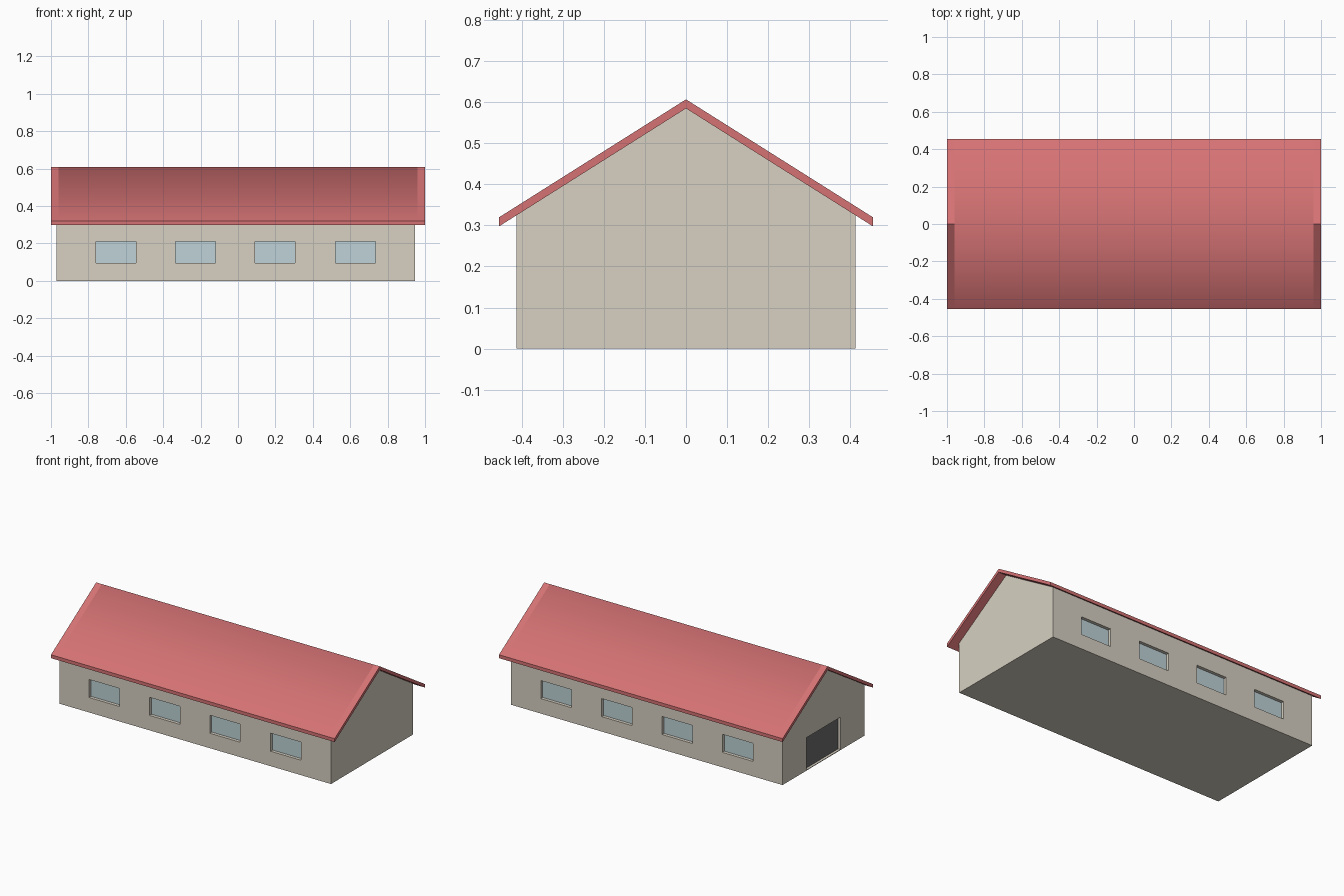
import bpy
import bmesh
from mathutils import Vector

cube = bpy.data.objects.get("Cube")
if cube:
    bpy.data.objects.remove(cube, do_unlink=True)


def material(name, rgb):
    mat = bpy.data.materials.new(name)
    mat.use_nodes = True
    colour = (*rgb, 1)
    mat.diffuse_color = colour
    bsdf = mat.node_tree.nodes["Principled BSDF"]
    bsdf.inputs["Base Color"].default_value = colour
    bsdf.inputs["Roughness"].default_value = 0.8
    return mat


wall_mat = material("warm_grey_wall", (0.68, 0.63, 0.54))
roof_mat = material("red_roof", (0.67, 0.17, 0.175))
glass_mat = material("pale_blue_glass", (0.52, 0.65, 0.68))
door_mat = material("dark_grey_door", (0.15, 0.15, 0.15))


def finish(bm, name, mats):
    bmesh.ops.recalc_face_normals(bm, faces=bm.faces)
    mesh = bpy.data.meshes.new(name)
    bm.to_mesh(mesh)
    bm.free()
    for mat in mats:
        mesh.materials.append(mat)
    obj = bpy.data.objects.new(name, mesh)
    bpy.context.collection.objects.link(obj)
    return obj


def prism(profile, stations):
    """Sweep a (y, z) outline along x through the given stations."""
    bm = bmesh.new()
    rings = [[bm.verts.new((x, y, z)) for y, z in profile] for x in stations]
    n = len(profile)
    for a, b in zip(rings, rings[1:]):
        for i in range(n):
            j = (i + 1) % n
            bm.faces.new((a[i], a[j], b[j], b[i]))
    bm.faces.new(rings[0])
    bm.faces.new(rings[-1])
    bmesh.ops.recalc_face_normals(bm, faces=bm.faces)
    bm.normal_update()
    return bm


def facing(bm, direction):
    return [f for f in bm.faces if f.normal.dot(direction) > 0.99]


def recess(bm, direction, low, high, depth, mat_index):
    """Cut a rectangle into the wall facing a direction and push it inwards."""
    direction = Vector(direction)
    along = 1 if direction.x else 0
    for corner in (low, high):
        for axis, value in ((along, corner[0]), (2, corner[1])):
            co, no = Vector(), Vector()
            co[axis], no[axis] = value, 1
            faces = facing(bm, direction)
            geom = faces + list({e for f in faces for e in f.edges})
            geom += list({v for f in faces for v in f.verts})
            bmesh.ops.bisect_plane(bm, geom=geom, dist=1e-5, plane_co=co, plane_no=no)
            bm.normal_update()
    for f in facing(bm, direction):
        c = f.calc_center_median()
        if f.material_index == 0 and low[0] < c[along] < high[0] and low[1] < c.z < high[1]:
            panel = bmesh.ops.extrude_face_region(bm, geom=[f])["geom"]
            bmesh.ops.translate(bm, vec=-direction * depth,
                                verts=[g for g in panel if isinstance(g, bmesh.types.BMVert)])
            for g in panel:
                if isinstance(g, bmesh.types.BMFace):
                    g.material_index = mat_index
            bm.faces.remove(f) if f.is_valid else None
    bm.normal_update()


# Gabled body with recessed windows on both long walls and a door at one end
half, eave = 0.413, 0.325
body = prism([(-half, 0), (half, 0), (half, eave), (0, 0.585), (-half, eave)],
             [-0.97, 0.945])
for side in (-1, 1):
    for left in (-0.76, -0.335, 0.09, 0.52):
        recess(body, (0, side, 0), (left, 0.095), (left + 0.215, 0.21), 0.02, 1)
recess(body, (-1, 0, 0), (-0.17, 0.004), (0.17, 0.21), 0.016, 2)
finish(body, "building_body", [wall_mat, glass_mat, door_mat])

# Thin pitched roof, softly shaded across the middle of the ridge
edge = 0.455
roof = prism([(-edge, 0.298), (0, 0.585), (edge, 0.298),
              (edge, 0.32), (0, 0.607), (-edge, 0.32)],
             [-1, -0.96, 0.96, 1])
for f in roof.faces:
    f.smooth = f.normal.z > 0.5 and abs(f.calc_center_median().x) < 0.5
finish(roof, "roof", [roof_mat])
